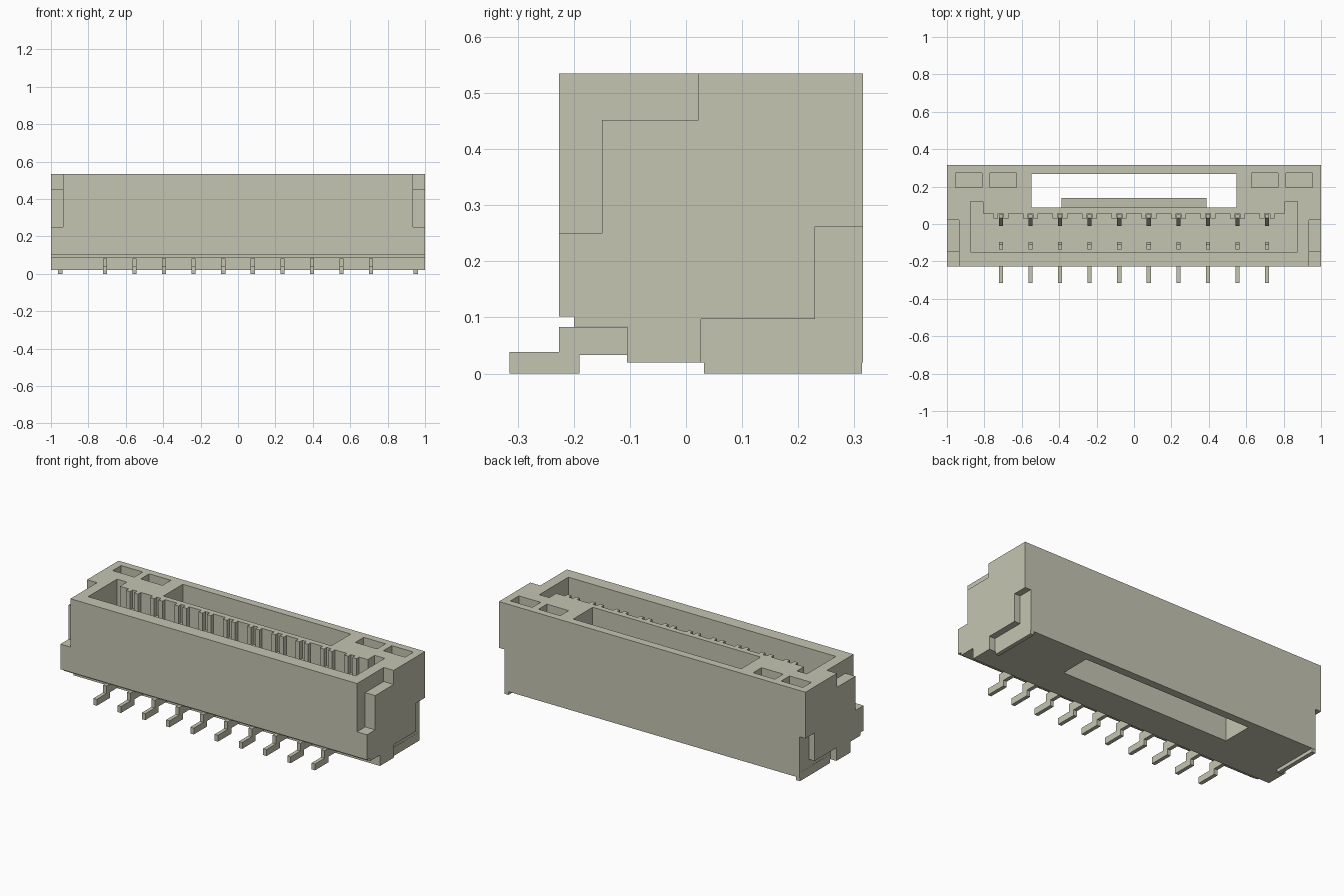
import bpy, bmesh
from mathutils import Vector

if "Cube" in bpy.data.objects:
    bpy.data.objects.remove(bpy.data.objects["Cube"], do_unlink=True)

plastic = bpy.data.materials.new("warm_grey")
plastic.use_nodes = True
colour = (0.56, 0.56, 0.45, 1)
plastic.diffuse_color = colour
plastic.node_tree.nodes["Principled BSDF"].inputs["Base Color"].default_value = colour


def add_prism(bm, pts, axis, a, b):
    """Extrude a closed outline: (y, z) along x, or (x, y) along z."""
    def place(p, t):
        return Vector((t, *p)) if axis == "x" else Vector((*p, t))
    face = bm.faces.new([bm.verts.new(place(p, a)) for p in pts])
    ext = bmesh.ops.extrude_face_region(bm, geom=[face])
    moved = [v for v in ext["geom"] if isinstance(v, bmesh.types.BMVert)]
    bmesh.ops.translate(bm, verts=moved, vec=place((0, 0), b - a))


def rect(x0, x1, y0, y1):
    return [(x0, y0), (x1, y0), (x1, y1), (x0, y1)]


def build(name, prisms):
    bm = bmesh.new()
    for p in prisms:
        add_prism(bm, *p)
    bmesh.ops.recalc_face_normals(bm, faces=bm.faces)
    mesh = bpy.data.meshes.new(name)
    bm.to_mesh(mesh)
    bm.free()
    obj = bpy.data.objects.new(name, mesh)
    obj.data.materials.append(plastic)
    bpy.context.collection.objects.link(obj)
    return obj


def cut(target, name, prisms):
    cutter = build(name, prisms)
    cutter.hide_render = True
    mod = target.modifiers.new(name, "BOOLEAN")
    mod.operation, mod.solver, mod.object = "DIFFERENCE", "EXACT", cutter
    bpy.context.view_layer.objects.active = target
    bpy.ops.object.modifier_apply(modifier=mod.name)
    bpy.data.objects.remove(cutter, do_unlink=True)


TOP, OVER, FLOOR = 0.535, 0.7, 0.13
pin_xs = [0.1582 * (i - 4.5) for i in range(10)]

# Housing with a stepped underside at the front
side = [(-0.226, 0.102), (-0.2, 0.102), (-0.2, 0.084), (-0.105, 0.084),
        (-0.105, 0.02), (0.315, 0.02), (0.315, TOP), (-0.226, TOP)]
housing = build("housing", [(side, "x", -1, 1)])

# Mating cavity, with a slotted rib around each contact
comb = [(-0.873, -0.15), (0.873, -0.15), (0.873, 0.12), (0.808, 0.12), (0.808, 0.055)]
for x in reversed(pin_xs):
    comb += [(x + 0.04, 0.055), (x + 0.04, 0.03), (x + 0.014, 0.03), (x + 0.014, 0.055),
             (x - 0.014, 0.055), (x - 0.014, 0.03), (x - 0.04, 0.03), (x - 0.04, 0.055)]
comb += [(-0.808, 0.055), (-0.808, 0.12), (-0.873, 0.12)]
cut(housing, "cavity_cutter", [(comb, "z", FLOOR, OVER)])

# Through window and blind pockets behind the cavity
cut(housing, "window_cutter", [(rect(-0.548, 0.548, 0.087, 0.268), "z", -0.1, OVER)])
cut(housing, "pocket_cutter", [
    (rect(x - 0.071, x + 0.071, 0.195, 0.273), "z", 0.35, OVER)
    for x in (-0.883, -0.7, 0.7, 0.883)])

# Stepped notches at the front upper ends and the lower back ends
front_notch = [(-0.4, 0.25), (-0.15, 0.25), (-0.15, 0.452), (0.022, 0.452),
               (0.022, OVER), (-0.4, OVER)]
back_notch = [(0.027, -0.1), (0.4, -0.1), (0.4, 0.262), (0.23, 0.262),
              (0.23, 0.097), (0.027, 0.097)]
for s in (-1, 1):
    cut(housing, "front_notch_cutter", [(front_notch, "x", s * 0.935, s * 1.2)])
    cut(housing, "back_notch_cutter", [(back_notch, "x", s * 0.962, s * 1.2)])

# Sloped latch inside the window
build("latch_ramp", [([(0.08, 0.38), (0.087, 0.38), (0.14, 0.28), (0.14, 0.24),
                       (0.08, 0.24)], "x", -0.388, 0.388)])

# Solder tabs at the ends
for s, label in ((1, "left"), (-1, "right")):
    build(label + "_solder_tab", [(rect(0.032, 0.314, 0, 0.05), "x", s * 0.939, s * 0.963)])

# Contacts: bent tail outside, sprung rear beam and short front beam inside
tail = [(-0.315, 0), (-0.19, 0), (-0.19, 0.033), (-0.09, 0.033), (-0.09, 0.083),
        (-0.226, 0.083), (-0.226, 0.038), (-0.315, 0.038)]
rear_beam = [(0.01, 0.1), (0.05, 0.1), (0.05, 0.43), (0.032, 0.43),
             (-0.01, 0.34), (-0.01, 0.31), (0.01, 0.25)]
front_beam = [(-0.135, 0.1), (-0.1, 0.1), (-0.1, 0.2), (-0.095, 0.23),
              (-0.11, 0.26), (-0.135, 0.26)]
for i, x in enumerate(pin_xs, 1):
    build(f"contact_{i}", [(p, "x", x - 0.011, x + 0.011)
                           for p in (tail, rear_beam, front_beam)])
